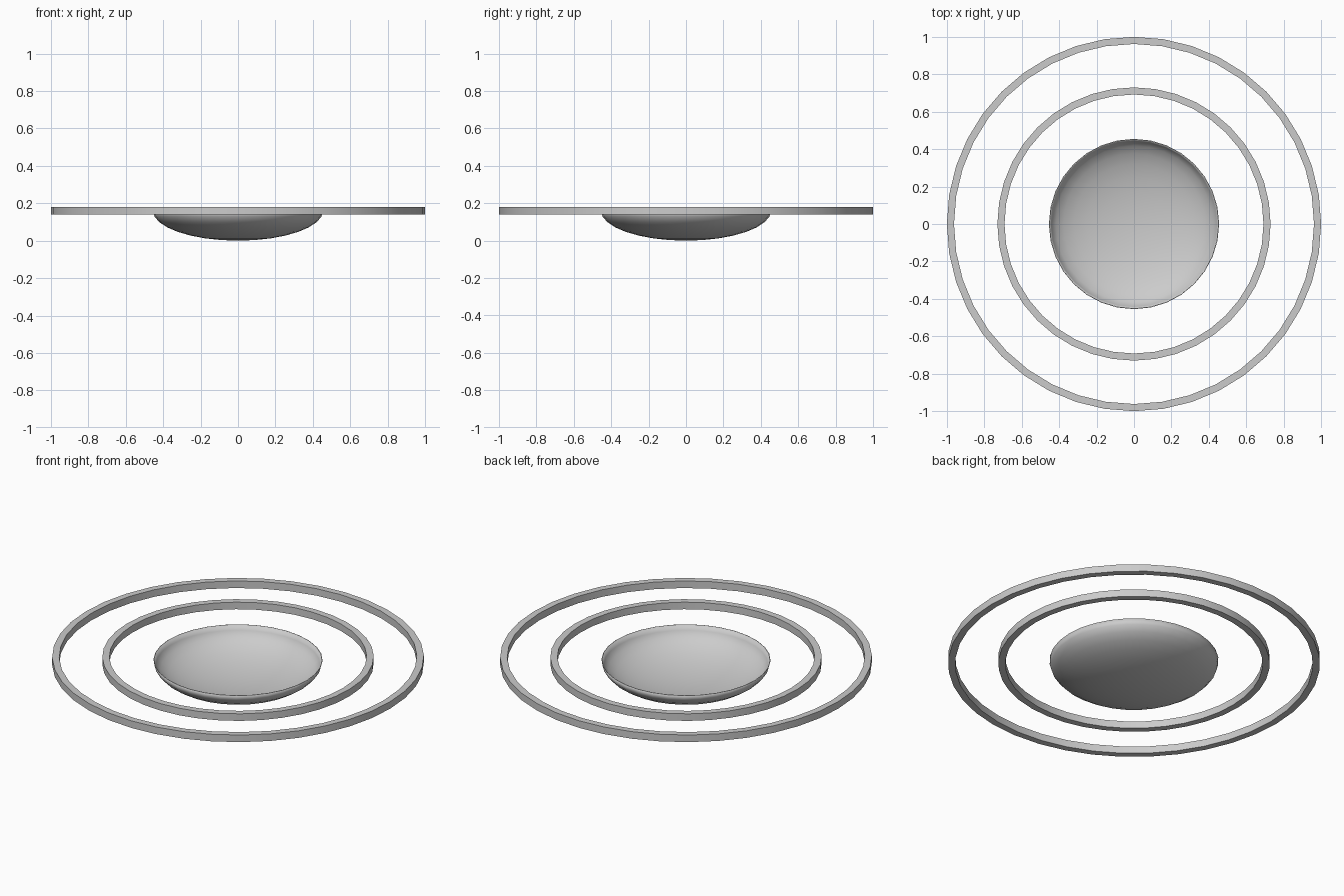
import bpy
from math import cos, sin, pi, radians

if "Cube" in bpy.data.objects:
    bpy.data.objects.remove(bpy.data.objects["Cube"])

MID_Z = 0.16      # centre height of the rings and of the bowl rim


def lathe(name, profile, segments, closed):
    """Revolve (radius, z) points around z; radius 0 becomes a single pole."""
    verts, rows, faces = [], [], []
    for r, z in profile:
        n = 1 if r < 1e-6 else segments
        start = len(verts)
        rows.append([start + i % n for i in range(segments)])
        verts += [(r * cos(2 * pi * i / segments), r * sin(2 * pi * i / segments), z)
                  for i in range(n)]
    pairs = list(zip(rows, rows[1:]))
    if closed:
        pairs.append((rows[-1], rows[0]))
    for a, b in pairs:
        for i in range(segments):
            j = (i + 1) % segments
            faces.append(list(dict.fromkeys((a[i], a[j], b[j], b[i]))))
    mesh = bpy.data.meshes.new(name)
    mesh.from_pydata(verts, [], faces)
    obj = bpy.data.objects.new(name, mesh)
    bpy.context.collection.objects.link(obj)
    bpy.context.view_layer.objects.active = obj
    bpy.ops.object.select_all(action='DESELECT')
    obj.select_set(True)
    bpy.ops.object.shade_smooth_by_angle(angle=radians(30))
    return obj


# Two flat concentric rings with a square section
for name, outer in (("outer_ring", 1.0), ("inner_ring", 0.73)):
    inner, low, high = outer - 0.038, MID_Z - 0.021, MID_Z + 0.021
    lathe(name, [(inner, low), (outer, low), (outer, high), (inner, high)], 40, True)

# Thin shallow bowl: lower half of a flattened sphere
bowl_profile = [(0.455 * sin(k * pi / 16), MID_Z * (1 - cos(k * pi / 16)))
                for k in range(9)]
bowl = lathe("bowl", bowl_profile[::-1], 32, False)
shell = bowl.modifiers.new("shell", 'SOLIDIFY')
shell.thickness = 0.004
# the wall grows towards the inside of the bowl
shell.offset = 1 if bowl.data.polygons[-1].normal.z > 0 else -1
